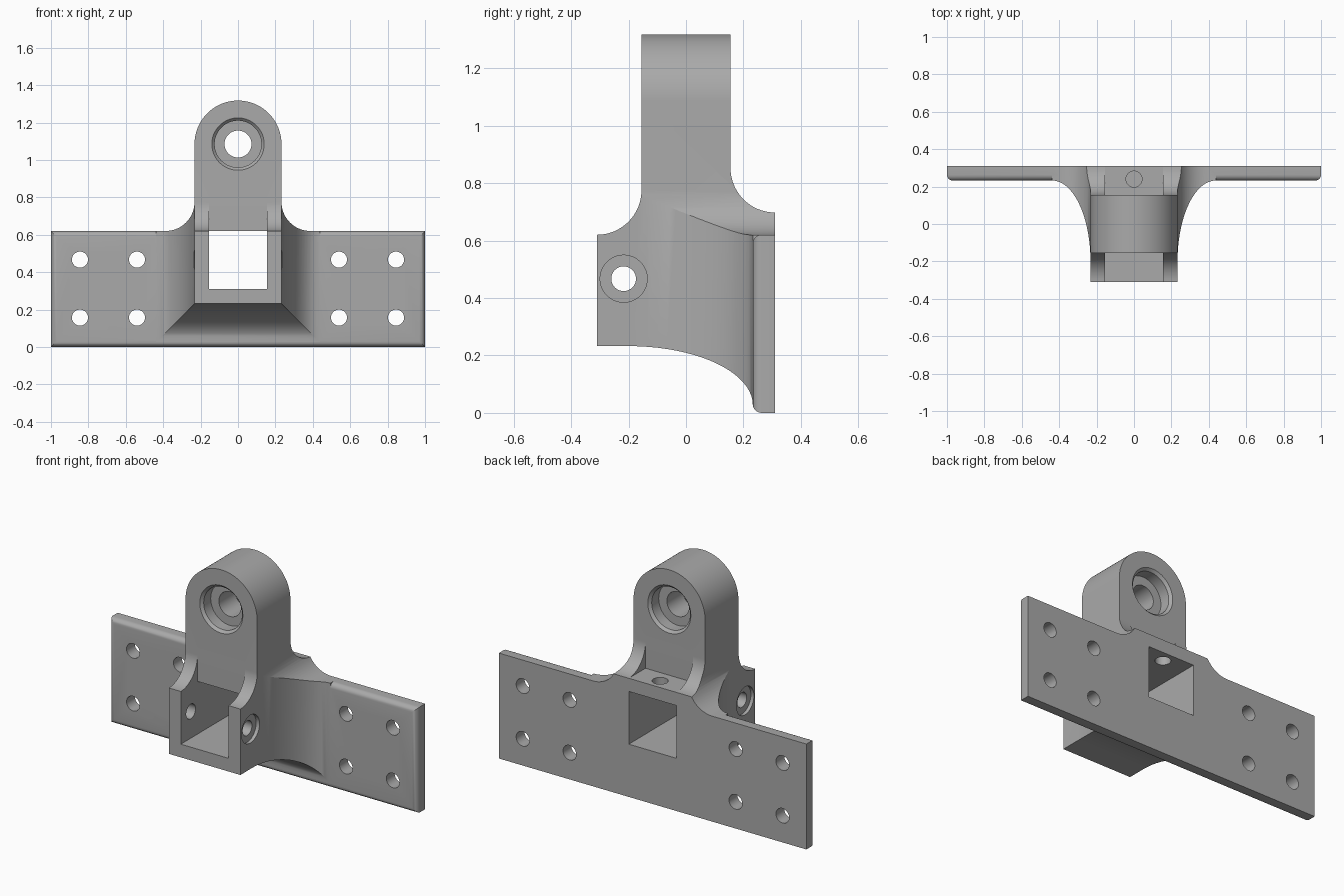
import bpy, bmesh, math

if "Cube" in bpy.data.objects:
    bpy.data.objects.remove(bpy.data.objects["Cube"])

W, T, R = 0.2325, 0.0775, 0.155      # half width of body, wall thickness, fillet radius
YB, TOP = 0.31, 0.62                 # half depth, plate height
EYE_Z = 1.085

grey = bpy.data.materials.new("grey metal")
grey.diffuse_color = (0.4, 0.4, 0.4, 1)
grey.use_nodes = True
grey.node_tree.nodes["Principled BSDF"].inputs["Base Color"].default_value = grey.diffuse_color


def finish(name, bm):
    bmesh.ops.recalc_face_normals(bm, faces=bm.faces)
    me = bpy.data.meshes.new(name)
    bm.to_mesh(me)
    bm.free()
    me.materials.append(grey)
    ob = bpy.data.objects.new(name, me)
    bpy.context.collection.objects.link(ob)
    return ob


def loft(name, rings):
    """Closed solid through rings of equal point count."""
    bm = bmesh.new()
    loops = [[bm.verts.new(p) for p in ring] for ring in rings]
    for a, b in zip(loops, loops[1:]):
        for i in range(len(a)):
            j = (i + 1) % len(a)
            bm.faces.new((a[i], a[j], b[j], b[i]))
    bm.faces.new(loops[0])
    bm.faces.new(loops[-1][::-1])
    return finish(name, bm)


def box(name, x0, x1, y0, y1, z0, z1):
    return loft(name, [[(x0, y, z0), (x1, y, z0), (x1, y, z1), (x0, y, z1)] for y in (y0, y1)])


def drill(axis, centre, stations, n=64):
    """Round cutter along an axis; stations are (position, radius) pairs."""
    rings = []
    for t, r in stations:
        ring = []
        for k in range(n):
            a = 2 * math.pi * (k + 0.5) / n
            u, v = centre[0] + r * math.cos(a), centre[1] + r * math.sin(a)
            ring.append({"x": (t, u, v), "y": (u, t, v), "z": (u, v, t)}[axis])
        rings.append(ring)
    return loft("drill", rings)


def arc(cx, cy, r, a0, a1, n=16):
    return [(cx + r * math.cos(math.radians(a0 + (a1 - a0) * k / n)),
             cy + r * math.sin(math.radians(a0 + (a1 - a0) * k / n))) for k in range(n + 1)]


def combine(ob, other, op):
    m = ob.modifiers.new("combine", "BOOLEAN")
    m.operation, m.solver, m.object = op, "EXACT", other
    bpy.context.view_layer.objects.active = ob
    bpy.ops.object.modifier_apply(modifier=m.name)
    bpy.data.objects.remove(other, do_unlink=True)


# Front outline: wide base, concave shoulders, rounded eye
half = [(0.6, -0.1), (0.6, TOP)] + arc(W + R, TOP + R, R, 270, 180)
outline = half + arc(0, EYE_Z, W, 0, 180, 48) + [(-x, z) for x, z in reversed(half)]
bracket = loft("bracket", [[(x, y, z) for x, z in outline] for y in (-0.4, 0.4)])

# Side outline: upright lug with concave fillets front and back
side = ([(-YB, -0.1), (YB, -0.1)] + arc(YB, 0.6975 + R, R, 270, 180)
        + [(R, 1.5), (-R, 1.5)] + arc(-YB, TOP + R, R, 0, -90))
combine(bracket, loft("side_outline", [[(x, y, z) for y, z in side] for x in (-0.8, 0.8)]), "INTERSECT")

# Flare: the square body widens sideways and downward to the plate
flare = [(-0.4, 0.0)]
for k in range(21):
    a = math.radians(90 * k / 20)
    flare.append((-0.2 + 0.4325 * math.sin(a), 0.205 * (1 - math.cos(a))))
flare.append((0.4, 0.205))
combine(bracket, loft("flare", [[(-W - f, y, W - f), (W + f, y, W - f), (W + f, y, 2), (-W - f, y, 2)]
                                for y, f in flare]), "INTERSECT")

# Mounting plate with rounded front edges
plate = box("mounting_plate", -1, 1, YB - T, YB, 0, TOP)
bm = bmesh.new()
bm.from_mesh(plate.data)
front = [e for e in bm.edges if all(v.co.y < YB - T / 2 for v in e.verts)]
bmesh.ops.bevel(bm, geom=front, offset=0.03, segments=5, profile=0.5, affect="EDGES")
bm.to_mesh(plate.data)
bm.free()
combine(bracket, plate, "UNION")

# Square bore, front opening and rear pocket
combine(bracket, box("bore", -R, R, -0.5, 0.5, 0.31, TOP), "DIFFERENCE")
combine(bracket, box("front_opening", -R, R, -0.5, -R, 0.5, 0.95), "DIFFERENCE")
combine(bracket, box("rear_pocket", -R, R, R, 0.5, 0.6975, 1.0), "DIFFERENCE")

# Eye hole with chamfered counterbores on both faces
eye = [(-0.2, 0.14), (-R, 0.14), (-R + 0.015, 0.125), (-0.075, 0.125), (-0.075, 0.072)]
eye += [(-t, r) for t, r in reversed(eye)]
combine(bracket, drill("y", (0, EYE_Z), eye), "DIFFERENCE")

# Cross hole with shallow counterbores, and the drain hole in the rear pocket
cross = [(-0.3, 0.082), (-W + 0.02, 0.082), (-W + 0.02, 0.043)]
cross += [(-t, r) for t, r in reversed(cross)]
combine(bracket, drill("x", (-0.217, 0.467), cross), "DIFFERENCE")
combine(bracket, drill("z", (0, 0.24), [(0.5, 0.043), (0.8, 0.043)]), "DIFFERENCE")

# Bolt holes in the plate
for x in (-0.845, -0.54, 0.54, 0.845):
    for z in (0.157, 0.467):
        combine(bracket, drill("y", (x, z), [(0.1, 0.043), (0.5, 0.043)], 40), "DIFFERENCE")

bpy.ops.object.select_all(action="DESELECT")
bracket.select_set(True)
bpy.context.view_layer.objects.active = bracket
bpy.ops.object.shade_smooth_by_angle(angle=math.radians(25))
